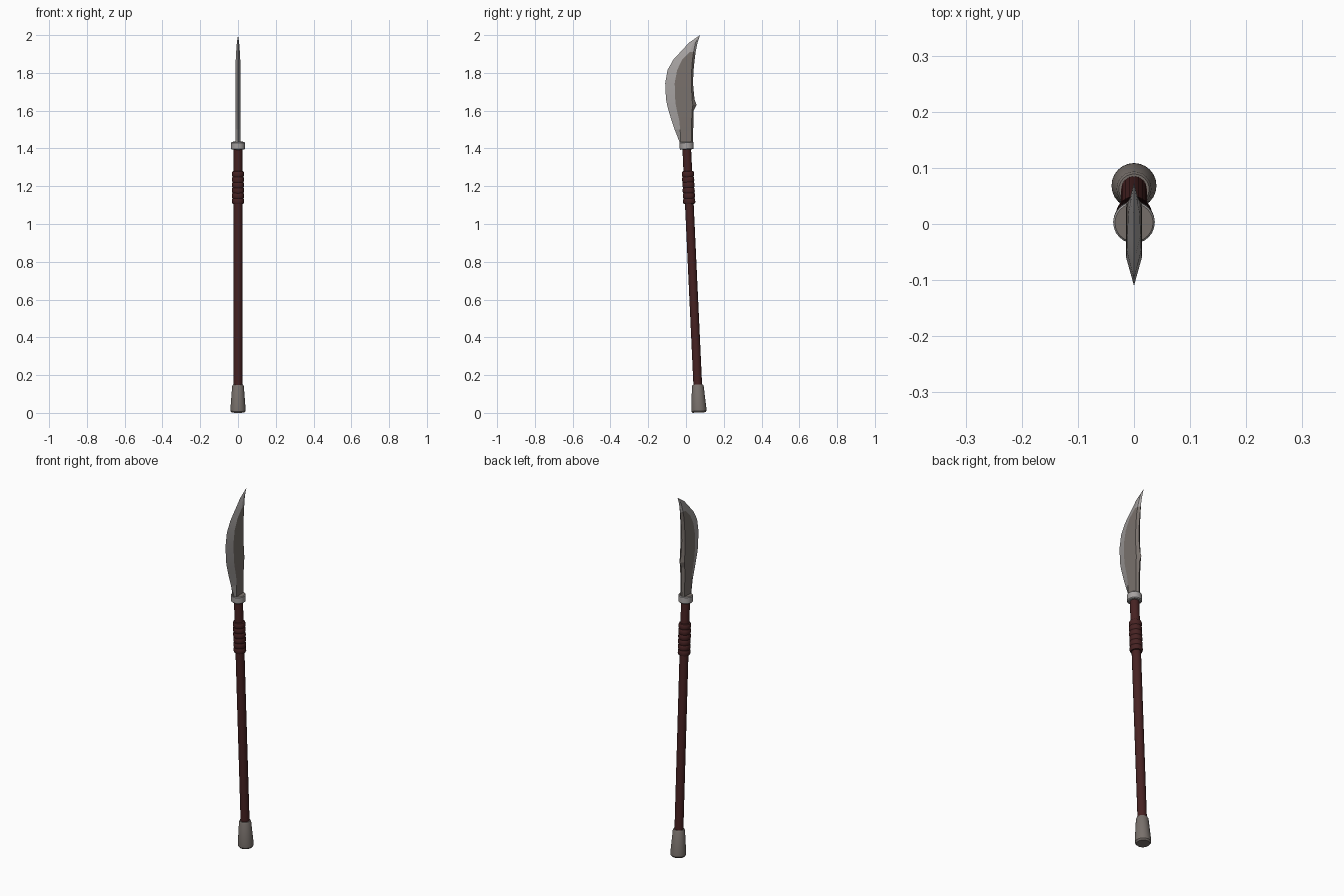
import bpy, bmesh, math
from mathutils import Matrix, Vector

if "Cube" in bpy.data.objects:
    bpy.data.objects.remove(bpy.data.objects["Cube"])


def material(name, rgb):
    m = bpy.data.materials.new(name)
    m.diffuse_color = (*rgb, 1)
    m.use_nodes = True
    m.node_tree.nodes["Principled BSDF"].inputs["Base Color"].default_value = m.diffuse_color
    return m


WOOD = material("dark red wood", (0.062, 0.016, 0.016))
STEEL = material("dull brown steel", (0.19, 0.165, 0.15))
BRIGHT = material("bright steel", (0.38, 0.36, 0.355))

# Axis of the leaning pole
BASE, TOP = Vector((0, 0.069, 0.002)), Vector((0, 0.003, 1.42))
AXIS = (TOP - BASE).normalized()
LEAN = Matrix.Translation(BASE) @ AXIS.to_track_quat('Z', 'Y').to_matrix().to_4x4()


def finish(name, bm, mats, angle=35):
    bmesh.ops.recalc_face_normals(bm, faces=bm.faces)
    me = bpy.data.meshes.new(name)
    bm.to_mesh(me)
    bm.free()
    for m in mats:
        me.materials.append(m)
    ob = bpy.data.objects.new(name, me)
    bpy.context.collection.objects.link(ob)
    bpy.ops.object.select_all(action='DESELECT')
    ob.select_set(True)
    bpy.context.view_layer.objects.active = ob
    bpy.ops.object.shade_smooth_by_angle(angle=math.radians(angle))
    return ob


def lathe(name, profile, mats, cap_slot=0, n=24):
    """Turn (radius, height) pairs around the leaning pole axis."""
    bm = bmesh.new()
    rings = [[bm.verts.new((r * math.cos(2 * math.pi * i / n),
                            r * math.sin(2 * math.pi * i / n), h)) for i in range(n)]
             for r, h in profile]
    for a, b in zip(rings, rings[1:]):
        for i in range(n):
            j = (i + 1) % n
            bm.faces.new((a[i], a[j], b[j], b[i]))
    bm.faces.new(rings[0][::-1])
    bm.faces.new(rings[-1]).material_index = cap_slot
    bm.transform(LEAN)
    return finish(name, bm, mats)


# Pole, end cap and collar
lathe("shaft", [(0.023, 0.1), (0.023, 1.41)], [WOOD], n=16)
lathe("end_cap", [(0.034, 0), (0.040, 0.008), (0.040, 0.02), (0.031, 0.14), (0.027, 0.148)], [STEEL])
lathe("collar", [(0.032, 1.394), (0.037, 1.398), (0.037, 1.430), (0.034, 1.434)],
      [BRIGHT, STEEL], cap_slot=1)

# Ribbed grip wrap
wrap = [(0.024, 1.105)]
bands = 6
step = 0.172 / bands
for k in range(bands):
    h = 1.106 + k * step
    wrap += [(0.029, h), (0.032, h + step * 0.25), (0.032, h + step * 0.75), (0.029, h + step)]
    if k < bands - 1:
        wrap.pop()
wrap.append((0.024, 1.28))
lathe("grip_wrap", wrap, [WOOD])

# Blade rows: height, cutting edge, flat front, flat back, spine, half thickness
ROWS = [
    (1.425, -.031, -.028, .029, .037, .012),
    (1.50, -.060, -.031, .030, .038, .013),
    (1.55, -.077, -.036, .030, .040, .014),
    (1.60, -.092, -.048, .032, .041, .0145),
    (1.63, -.100, -.054, .036, .056, .0145),
    (1.66, -.106, -.057, .032, .045, .0145),
    (1.745, -.110, -.060, .028, .037, .014),
    (1.815, -.098, -.047, .030, .040, .013),
    (1.87, -.067, -.020, .034, .046, .012),
    (1.91, -.030, .020, .040, .051, .010),
    (1.96, .016, .038, .050, .061, .006),
]
bm = bmesh.new()
rings = []
for z, edge, f, b, spine, t in ROWS:
    pts = [(0, edge), (t, f), (t, b), (0, spine), (-t, b), (-t, f)]
    rings.append([bm.verts.new((x, y, z)) for x, y in pts])
for k, (a, c) in enumerate(zip(rings, rings[1:])):
    for i in range(6):
        face = bm.faces.new((a[i], a[(i + 1) % 6], c[(i + 1) % 6], c[i]))
        # cutting bevel and point are bright, flats and spine dull
        face.material_index = 1 if i in (0, 5) or k >= 9 else 0
tip = bm.verts.new((0, 0.074, 2.0))
for i in range(6):
    bm.faces.new((rings[-1][i], rings[-1][(i + 1) % 6], tip)).material_index = 1
bm.faces.new(rings[0])
finish("blade", bm, [STEEL, BRIGHT], angle=12)
